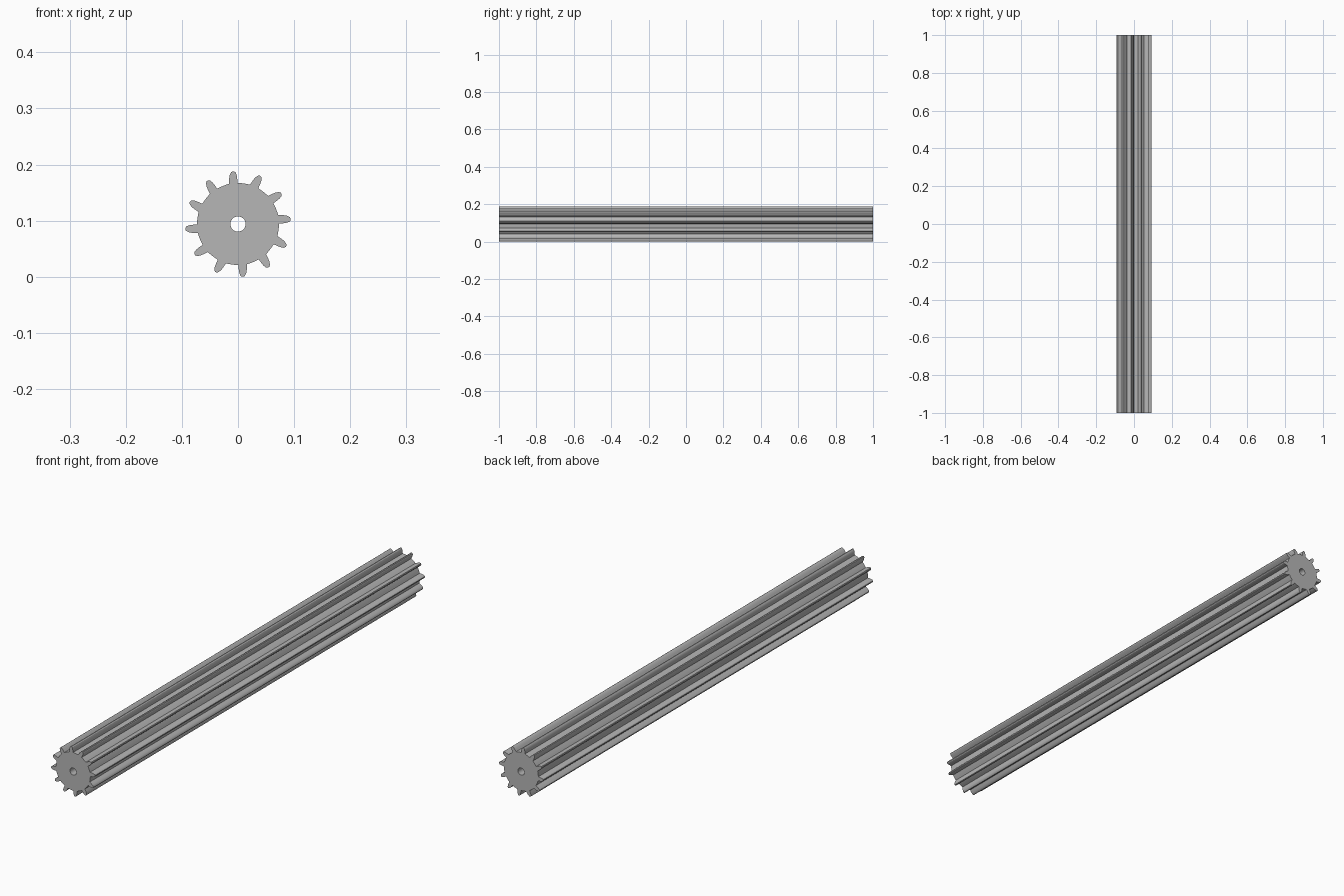
import bpy
import bmesh
import math

cube = bpy.data.objects.get("Cube")
if cube:
    bpy.data.objects.remove(cube, do_unlink=True)

TEETH = 12
PHASE = 6.6          # degrees from +x to the first tooth
HOLE_RADIUS = 0.0135
HALF_LENGTH = 1.0

# One tooth and its gap: (degrees from tooth axis, radius)
TOOTH = [(-6.2, 0.073), (-5.8, 0.079), (-5.2, 0.086), (-4.2, 0.0915),
         (-2.5, 0.0942), (-0.5, 0.0945), (1.2, 0.0928), (3.2, 0.088),
         (4.8, 0.081), (6.3, 0.0735), (12.1, 0.073), (17.9, 0.073)]

# Shared grey metal
steel = bpy.data.materials.new("grey_steel")
steel.use_nodes = True
colour = (0.47, 0.47, 0.47, 1)
steel.diffuse_color = colour
steel.node_tree.nodes["Principled BSDF"].inputs["Base Color"].default_value = colour

# Full outline of the gear, as angle and radius
outline = [(math.radians(PHASE + offset + i * 360 / TEETH), radius)
           for i in range(TEETH) for offset, radius in TOOTH]
centre_z = max(r * math.sin(a) for a, r in outline)

bm = bmesh.new()


def ring(y, bore=False):
    """Ring of vertices around the axle, on the teeth or on the bore."""
    verts = []
    for angle, radius in outline:
        r = HOLE_RADIUS if bore else radius
        verts.append(bm.verts.new((r * math.cos(angle), y,
                                   centre_z + r * math.sin(angle))))
    return verts


def bridge(a, b):
    """Band of quads between two rings."""
    for i in range(len(a)):
        j = (i + 1) % len(a)
        bm.faces.new((a[i], a[j], b[j], b[i]))


# Toothed side, back end, bore, front end
rings = [ring(-HALF_LENGTH), ring(HALF_LENGTH),
         ring(HALF_LENGTH, True), ring(-HALF_LENGTH, True)]
for k in range(4):
    bridge(rings[k], rings[(k + 1) % 4])
bmesh.ops.recalc_face_normals(bm, faces=bm.faces)

mesh = bpy.data.meshes.new("pinion_rod")
bm.to_mesh(mesh)
bm.free()
mesh.materials.append(steel)
rod = bpy.data.objects.new("pinion_rod", mesh)
bpy.context.collection.objects.link(rod)

# Smooth tooth flanks with crisp roots and ends
bpy.ops.object.select_all(action='DESELECT')
rod.select_set(True)
bpy.context.view_layer.objects.active = rod
bpy.ops.object.shade_smooth_by_angle(angle=math.radians(30))
